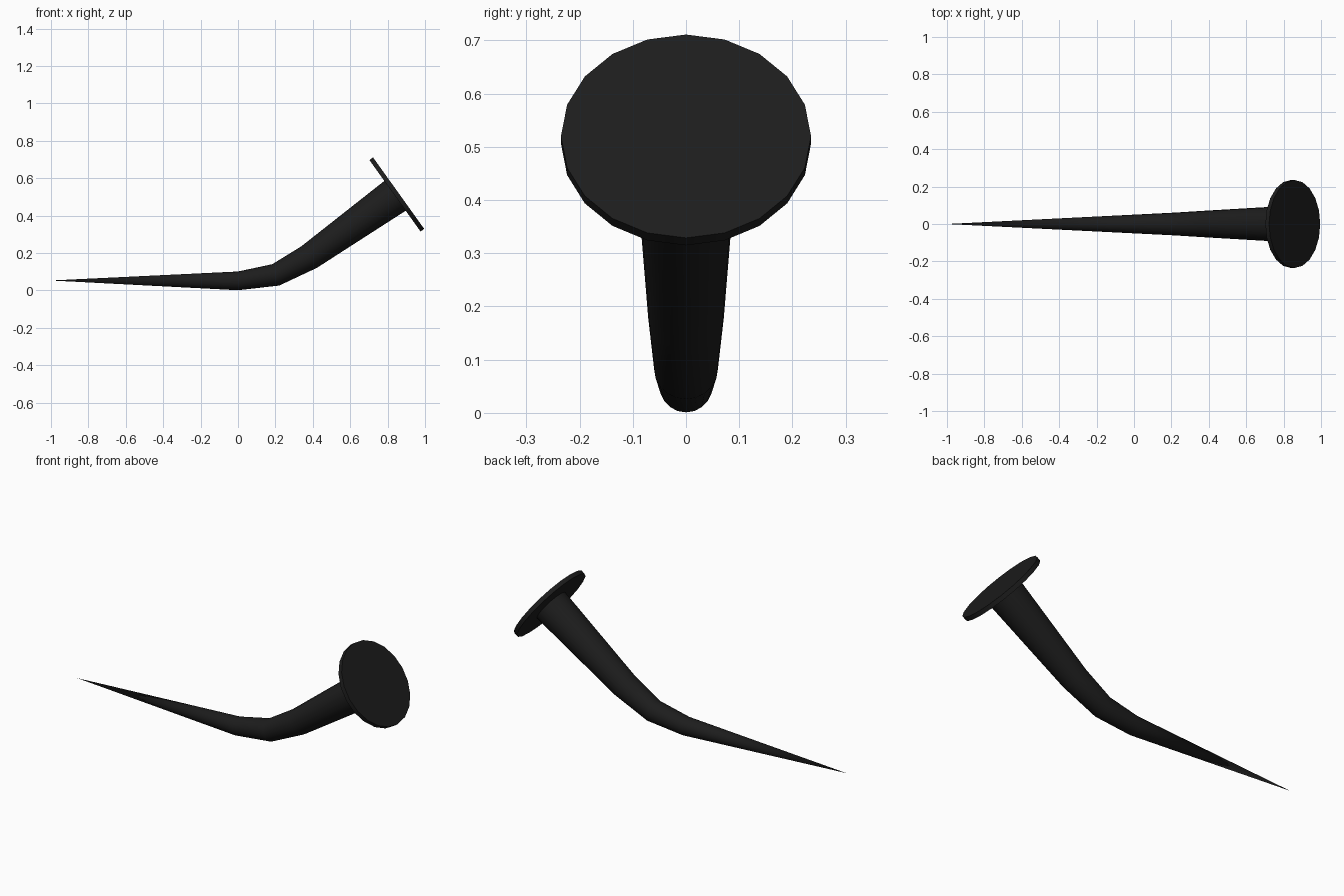
import bpy, bmesh, math
from mathutils import Vector

if "Cube" in bpy.data.objects:
    bpy.data.objects.remove(bpy.data.objects["Cube"])

SIDES = 20
mat = bpy.data.materials.new("black")
mat.diffuse_color = (0.012, 0.012, 0.012, 1)
mat.use_nodes = True
mat.node_tree.nodes["Principled BSDF"].inputs["Base Color"].default_value = mat.diffuse_color


def sweep(name, stations, tip=None):
    """Skin round rings along a path in the xz plane: (x, z, radius, pitch in degrees)."""
    bm = bmesh.new()
    rings = []
    for x, z, r, pitch in stations:
        p = math.radians(pitch)
        up = Vector((-math.sin(p), 0, math.cos(p)))
        side = Vector((0, 1, 0))
        angles = [2 * math.pi * i / SIDES for i in range(SIDES)]
        rings.append([bm.verts.new(Vector((x, 0, z)) + r * (math.cos(a) * up + math.sin(a) * side))
                      for a in angles])
    for a, b in zip(rings, rings[1:]):
        for i in range(SIDES):
            j = (i + 1) % SIDES
            bm.faces.new((a[i], a[j], b[j], b[i]))
    if tip:
        point = bm.verts.new(tip)
        for i in range(SIDES):
            bm.faces.new((point, rings[0][(i + 1) % SIDES], rings[0][i]))
    else:
        bm.faces.new(rings[0])
    bm.faces.new(rings[-1])
    bmesh.ops.recalc_face_normals(bm, faces=bm.faces)
    mesh = bpy.data.meshes.new(name)
    bm.to_mesh(mesh)
    bm.free()
    obj = bpy.data.objects.new(name, mesh)
    bpy.context.collection.objects.link(obj)
    mesh.materials.append(mat)
    bpy.ops.object.select_all(action='DESELECT')
    obj.select_set(True)
    bpy.context.view_layer.objects.active = obj
    bpy.ops.object.shade_smooth_by_angle(angle=math.radians(30))
    return obj


# Tapering bent spike
sweep("spike", [(0, 0.051, 0.05, 0), (0.202, 0.083, 0.06, 17.8),
                (0.38, 0.178, 0.071, 35.6), (0.84, 0.506, 0.098, 35.6)],
      tip=(-1, 0, 0.053))

# Flat round flange capping the thick end
c, d = Vector((0.849, 0.513)), Vector((math.cos(math.radians(35.6)), math.sin(math.radians(35.6))))
a, b = c - d * 0.012, c + d * 0.012
sweep("flange", [(a.x, a.y, 0.235, 35.6), (b.x, b.y, 0.235, 35.6)])
